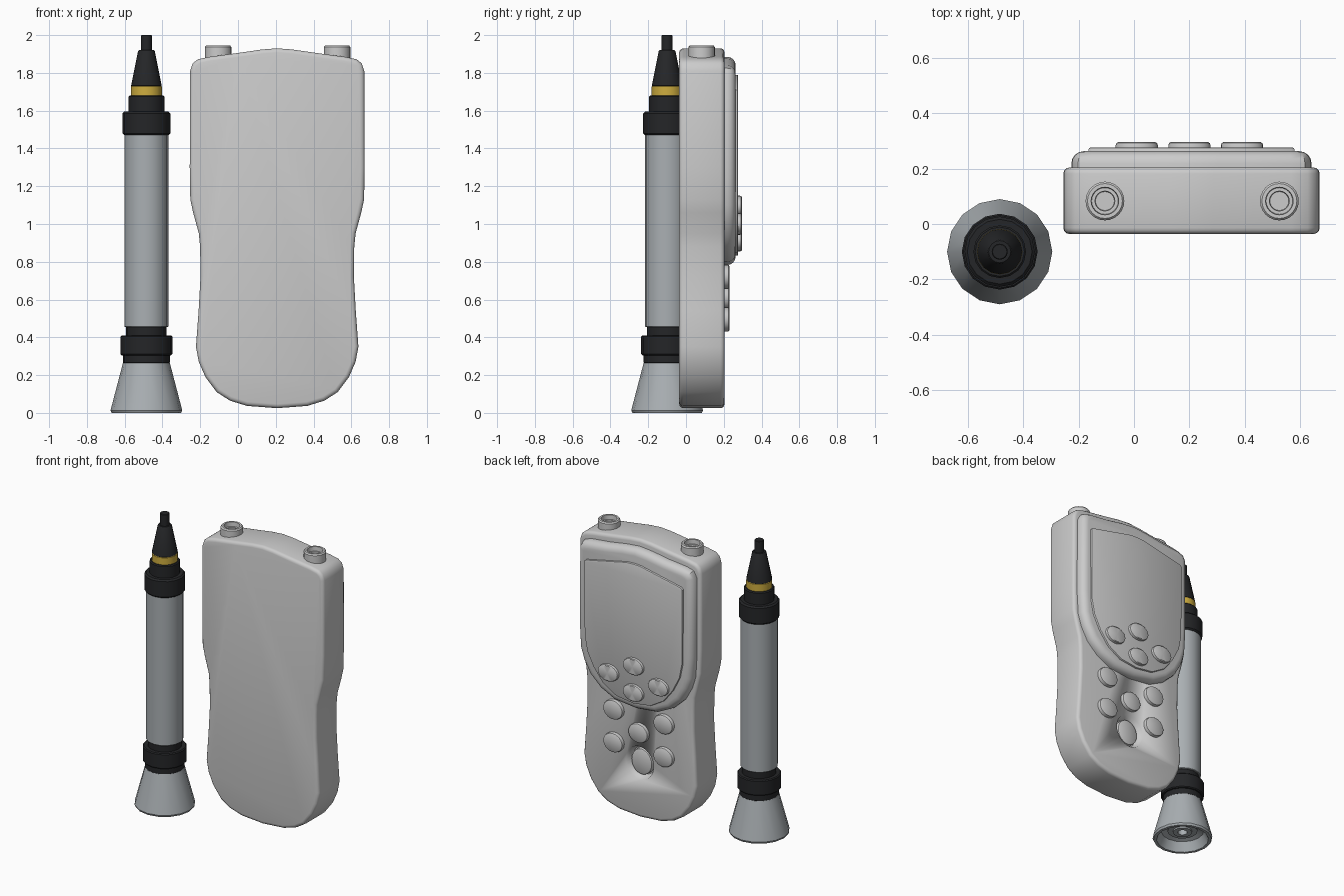
import bpy, bmesh
from math import radians, pi, cos, sin
from mathutils import Matrix, Vector

if "Cube" in bpy.data.objects:
    bpy.data.objects.remove(bpy.data.objects["Cube"])

CX = 0.2075  # centre line of the handset


def material(name, rgb):
    m = bpy.data.materials.new(name)
    m.diffuse_color = (*rgb, 1)
    m.use_nodes = True
    m.node_tree.nodes["Principled BSDF"].inputs["Base Color"].default_value = m.diffuse_color
    return m


METAL = material("satin_metal", (0.40, 0.43, 0.45))
BLACK = material("black_rubber", (0.018, 0.019, 0.021))
YELLOW = material("yellow_band", (0.62, 0.42, 0.05))


def finish(bm, name, mat=None, angle=35):
    bmesh.ops.recalc_face_normals(bm, faces=bm.faces)
    me = bpy.data.meshes.new(name)
    bm.to_mesh(me)
    bm.free()
    me.shade_smooth()
    me.set_sharp_from_angle(angle=radians(angle))
    ob = bpy.data.objects.new(name, me)
    bpy.context.collection.objects.link(ob)
    if mat:
        me.materials.append(mat)
    return ob


def lathe(name, profile, matrix, mat=None, n=16):
    """Revolve (radius, height) points round z, then place with matrix."""
    bm = bmesh.new()
    rings = [[bm.verts.new((r * cos(2 * pi * i / n), r * sin(2 * pi * i / n), z))
              for i in range(n)] for r, z in profile]
    for a, b in zip(rings, rings[1:]):
        for i in range(n):
            j = (i + 1) % n
            bm.faces.new((a[i], a[j], b[j], b[i]))
    bmesh.ops.remove_doubles(bm, verts=bm.verts, dist=1e-5)
    bmesh.ops.transform(bm, matrix=matrix, verts=bm.verts)
    return finish(bm, name, mat)


def prism(name, half, y0, y1, bevel, segments, both=False):
    """Extrude a mirrored (half width, z) outline along y and round its rim."""
    pts = half + [(-w, z) for w, z in reversed(half) if w > 0]
    bm = bmesh.new()
    front = bm.faces.new([bm.verts.new((CX + w, y0, z)) for w, z in pts])
    ext = bmesh.ops.extrude_face_region(bm, geom=[front], use_keep_orig=True)
    bmesh.ops.translate(bm, vec=(0, y1 - y0, 0),
                        verts=[g for g in ext["geom"] if isinstance(g, bmesh.types.BMVert)])
    bmesh.ops.recalc_face_normals(bm, faces=bm.faces)
    rims = [y1, y0] if both else [y1]
    edges = [e for e in bm.edges
             if any(all(abs(v.co.y - y) < 1e-5 for v in e.verts) for y in rims)]
    bmesh.ops.bevel(bm, geom=edges, offset=bevel, segments=segments,
                    profile=0.5, affect='EDGES')
    return finish(bm, name)


# ---- probe: stack of turned parts on one axis ----
AXIS = Matrix.Translation((-0.485, -0.10, 0))


def collar(name, r, z0, z1, mat, r_top=None, c=0.006):
    t = r if r_top is None else r_top
    lathe(name, [(0, z0), (r - c, z0), (r, z0 + c), (t, z1 - c), (t - c, z1), (0, z1)],
          AXIS, mat)


lathe("probe_nozzle", [(0, 0.265), (0.124, 0.265), (0.19, 0.013), (0.184, 0.0),
                       (0.165, 0.0), (0.135, 0.06), (0.095, 0.075), (0.095, 0.06),
                       (0.06, 0.06), (0.06, 0.05), (0.03, 0.05), (0.03, 0.09), (0, 0.09)],
      AXIS, METAL)
collar("nozzle_seat", 0.124, 0.26, 0.31, BLACK)
collar("lower_collar", 0.137, 0.305, 0.41, BLACK)
collar("lower_neck", 0.107, 0.40, 0.46, BLACK)
collar("probe_tube", 0.117, 0.455, 1.475, METAL, c=0.003)
collar("upper_collar", 0.127, 1.47, 1.595, BLACK, c=0.01)
collar("upper_neck", 0.095, 1.585, 1.68, BLACK)
collar("colour_band", 0.082, 1.675, 1.732, YELLOW, c=0.004)
collar("strain_relief", 0.081, 1.728, 1.92, BLACK, r_top=0.044, c=0.004)
collar("cable_stub", 0.029, 1.91, 2.0, BLACK, c=0.003)

# ---- handset body ----
body = prism("handset_body", [
    (0, 1.93), (0.08, 1.924), (0.21, 1.905), (0.36, 1.885), (0.42, 1.872), (0.448, 1.85),
    (0.461, 1.81), (0.463, 1.30), (0.46, 1.13), (0.445, 1.06), (0.415, 0.95), (0.408, 0.88),
    (0.406, 0.72), (0.416, 0.54), (0.43, 0.35), (0.415, 0.27), (0.38, 0.19), (0.32, 0.11),
    (0.25, 0.065), (0.16, 0.037), (0, 0.025)], -0.036, 0.204, 0.022, 3, both=True)

# ---- raised housing and screen plate on the back ----
prism("raised_housing", [
    (0, 1.885), (0.10, 1.875), (0.22, 1.855), (0.36, 1.84), (0.41, 1.825), (0.432, 1.785),
    (0.434, 1.25), (0.425, 1.10), (0.40, 1.02), (0.35, 0.93), (0.27, 0.855),
    (0.16, 0.80), (0, 0.783)], 0.15, 0.263, 0.045, 4)
prism("screen_plate", [
    (0, 1.79), (0.05, 1.788), (0.36, 1.722), (0.372, 1.71), (0.37, 1.20), (0.35, 1.10),
    (0.30, 1.00), (0.23, 0.91), (0.13, 0.85), (0, 0.832)], 0.24, 0.276, 0.007, 2)


# ---- keys ----
def facing_back(x, y, z, rx, rz):
    return (Matrix.Translation((x, y, z)) @ Matrix.Rotation(radians(-90), 4, 'X')
            @ Matrix.Diagonal((rx, rz, 1, 1)))


KEY = [(0, -0.05), (1, -0.05), (1, -0.012), (0.97, -0.005), (0.88, -0.001), (0, 0)]


def key(name, x, y, z, rx, rz):
    lathe(name, KEY, facing_back(x, y, z, rx, rz), n=24)


for i, (dx, z) in enumerate([(-0.19, 1.0), (0.19, 1.0), (0, 1.093), (0, 0.912)]):
    key(f"screen_key_{i + 1}", 0.2 + dx, 0.297, z, 0.076, 0.057)
for i, (dx, z) in enumerate([(-0.19, 0.72), (0.19, 0.72), (0, 0.61),
                             (-0.19, 0.495), (0.19, 0.495)]):
    key(f"keypad_key_{i + 1}", CX + dx, 0.231, z, 0.073, 0.065)

# dished well holding the power key
well = lathe("power_well_cutter", [(0, -0.055), (0.84, -0.055), (1, 0.0), (1, 0.05), (0, 0.05)],
             facing_back(CX, 0.204, 0.40, 0.105, 0.112), n=32)
well.hide_render = True
well.hide_viewport = True
cut = body.modifiers.new("power_well", 'BOOLEAN')
cut.operation = 'DIFFERENCE'
cut.solver = 'EXACT'
cut.object = well
key("power_key", CX, 0.188, 0.40, 0.078, 0.088)

# ---- sockets on top ----
for side, x in (("left", -0.105), ("right", 0.525)):
    lathe(f"{side}_socket", [(0, 1.84), (0.07, 1.84), (0.07, 1.937), (0.063, 1.945),
                             (0.05, 1.945), (0.048, 1.915), (0.036, 1.915),
                             (0.034, 1.895), (0, 1.895)],
          Matrix.Translation((x, 0.083, 0)), n=24)
